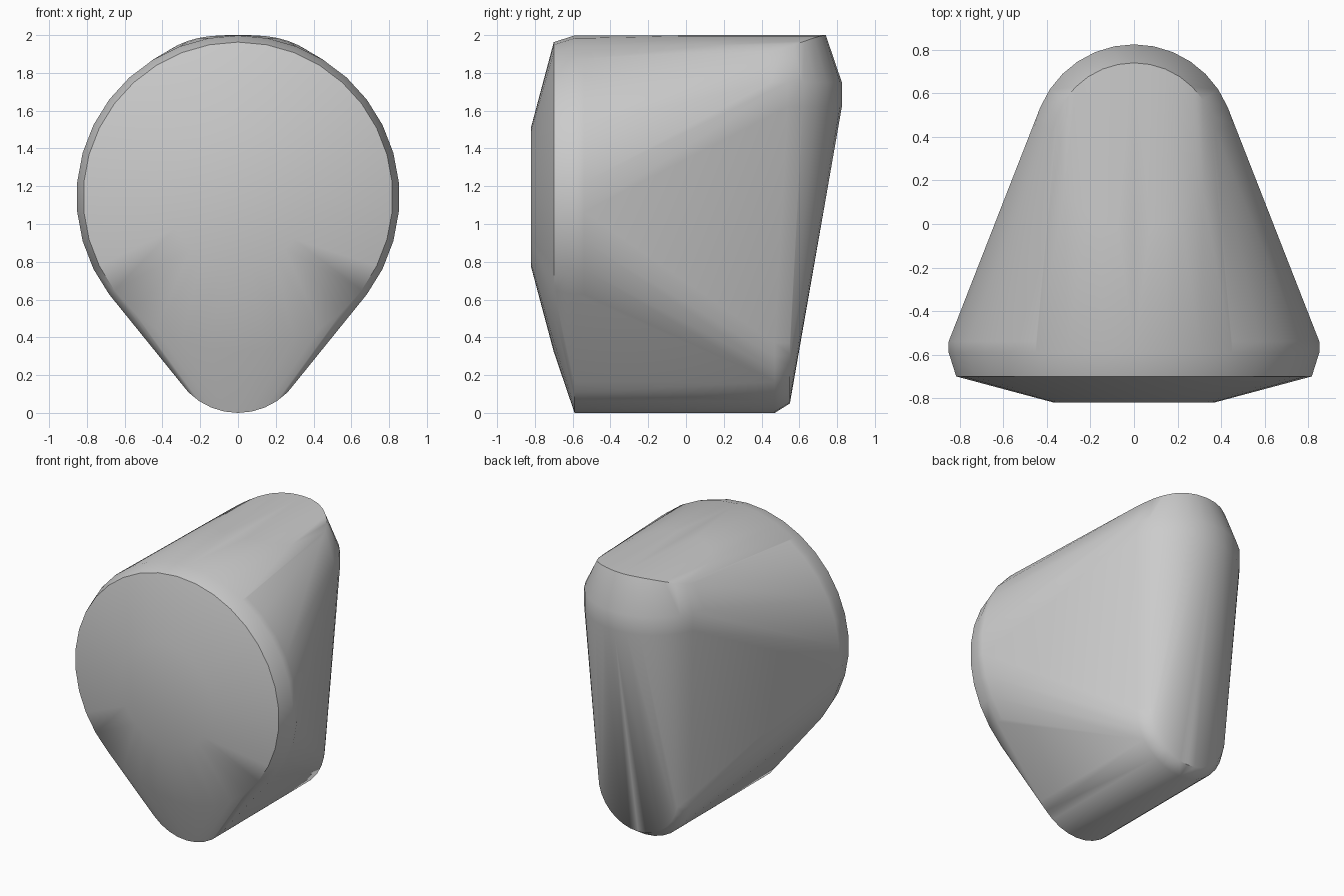
import bpy, bmesh, math

cube = bpy.data.objects.get("Cube")
if cube:
    bpy.data.objects.remove(cube, do_unlink=True)

grey = bpy.data.materials.new("plain_grey")
grey.use_nodes = True
grey.diffuse_color = (0.6, 0.6, 0.6, 1)
grey.node_tree.nodes["Principled BSDF"].inputs["Base Color"].default_value = (0.6, 0.6, 0.6, 1)

bm = bmesh.new()


def circle(radius, count):
    """Points around a circle, starting at the top."""
    for i in range(count):
        a = math.pi / 2 + i * math.tau / count
        yield radius * math.cos(a), radius * math.sin(a)


def upright_ring(y, z, radius, count):
    for u, v in circle(radius, count):
        bm.verts.new((u, y, z + v))


def level_ring(z, radius, dip=0):
    for u, v in circle(radius, 32):
        bm.verts.new((u, 0.36 + v, z - dip * abs(u) ** 3))


# Wide round face: shallow cone, lip and rim
for y, radius in ((-0.82, 0.37), (-0.70, 0.82), (-0.59, 0.855), (-0.54, 0.855)):
    upright_ring(y, 1.143, radius, 34)

# Rounded keel along the bottom, chamfered at the rear
for y, radius in ((-0.59, 0.37), (0.47, 0.37), (0.55, 0.32)):
    upright_ring(y, 0.37, radius, 32)

# Rounded rear column with a chamfered, crowned top
level_ring(1.62, 0.465)
level_ring(1.75, 0.465)
level_ring(2.0, 0.38, dip=1.64)

# Wrap the sections in one tight skin
hull = bmesh.ops.convex_hull(bm, input=bm.verts[:], use_existing_faces=False)
spare = {g for g in hull["geom_interior"] + hull["geom_unused"]
         if isinstance(g, bmesh.types.BMVert)}
bmesh.ops.delete(bm, geom=list(spare), context='VERTS')
bmesh.ops.dissolve_limit(bm, angle_limit=math.radians(0.5),
                         verts=bm.verts[:], edges=bm.edges[:])
bmesh.ops.recalc_face_normals(bm, faces=bm.faces[:])

mesh = bpy.data.meshes.new("tapered_shell")
bm.to_mesh(mesh)
bm.free()
shell = bpy.data.objects.new("tapered_shell", mesh)
bpy.context.collection.objects.link(shell)
mesh.materials.append(grey)

# Smooth skin with a crisp lip and top edge
bpy.ops.object.select_all(action='DESELECT')
shell.select_set(True)
bpy.context.view_layer.objects.active = shell
bpy.ops.object.shade_smooth_by_angle(angle=math.radians(48))
